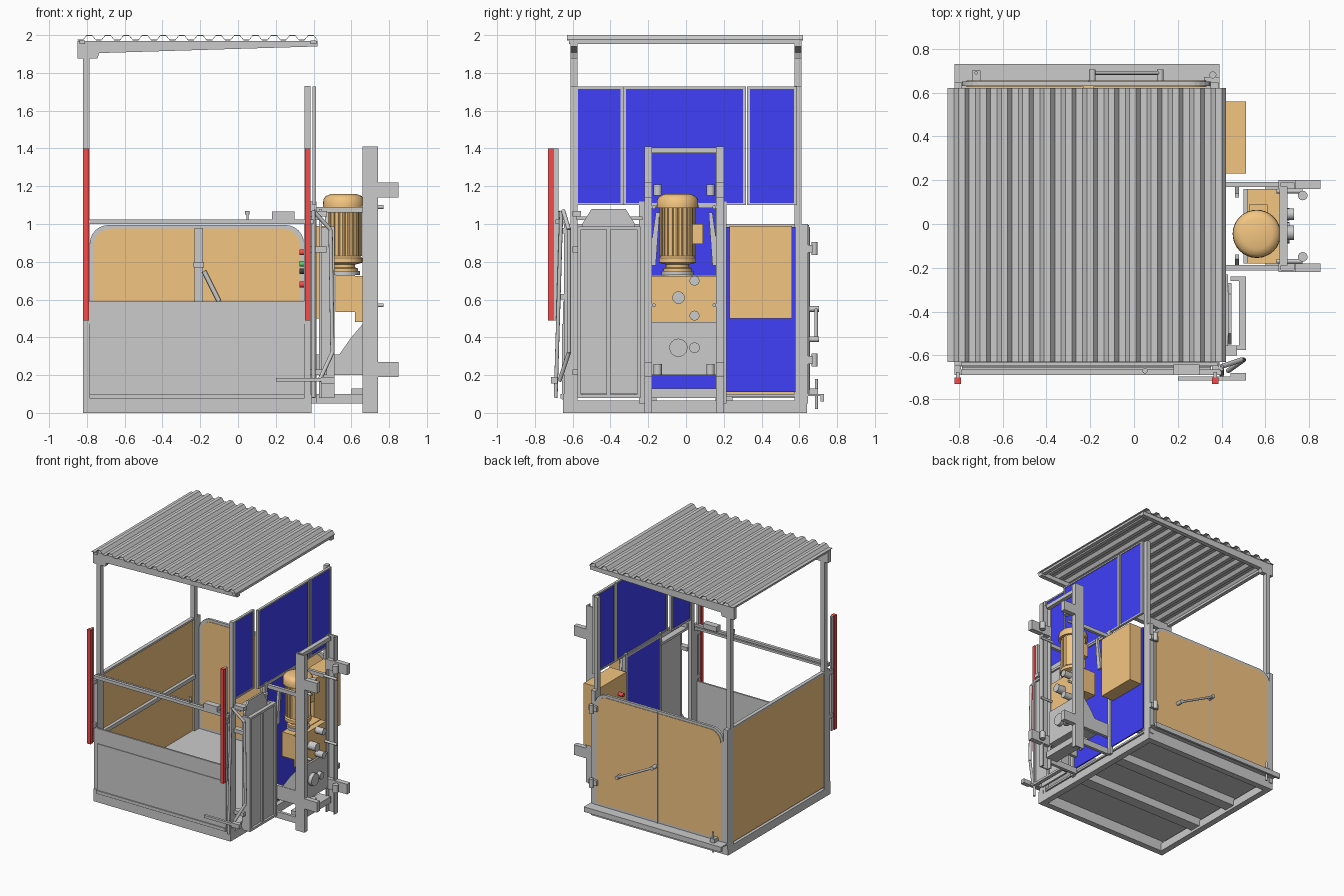
import bpy, bmesh, math
from mathutils import Vector


def material(name, rgb):
    m = bpy.data.materials.new(name)
    m.diffuse_color = (*rgb, 1)
    return m


ORANGE = material("orange_paint", (0.9, 0.56, 0.22))
BLUE = material("blue_paint", (0.05, 0.05, 0.95))
RED = material("red_paint", (0.95, 0.07, 0.07))
BLACK = material("black_plastic", (0.05, 0.05, 0.05))
GREEN = material("green_plastic", (0.1, 0.7, 0.15))


def finish(name, bm, mat=None, smooth=False):
    bmesh.ops.recalc_face_normals(bm, faces=bm.faces)
    me = bpy.data.meshes.new(name)
    bm.to_mesh(me)
    bm.free()
    ob = bpy.data.objects.new(name, me)
    bpy.context.collection.objects.link(ob)
    if mat:
        me.materials.append(mat)
    if smooth:
        bpy.ops.object.select_all(action='DESELECT')
        ob.select_set(True)
        bpy.context.view_layer.objects.active = ob
        bpy.ops.object.shade_smooth_by_angle(angle=math.radians(35))
    return ob


def box(name, x0, x1, y0, y1, z0, z1, mat=None):
    bm = bmesh.new()
    bmesh.ops.create_cube(bm, size=1)
    for v in bm.verts:
        v.co = ((x0 + x1) / 2 + v.co.x * (x1 - x0), (y0 + y1) / 2 + v.co.y * (y1 - y0),
                (z0 + z1) / 2 + v.co.z * (z1 - z0))
    return finish(name, bm, mat)


def rod(name, p, q, r, mat=None, n=16):
    p, q = Vector(p), Vector(q)
    bm = bmesh.new()
    bmesh.ops.create_cone(bm, cap_ends=True, segments=n, radius1=r, radius2=r, depth=(q - p).length)
    rot = (q - p).to_track_quat('Z', 'Y')
    for v in bm.verts:
        v.co = rot @ v.co + (p + q) / 2
    return finish(name, bm, mat, True)


def prism(name, pts, axis, a, b, mat=None):
    """Extrude a 2D outline along x (outline in y,z) or y (outline in x,z)."""
    put = (lambda u, w, t: (t, u, w)) if axis == 'x' else (lambda u, w, t: (u, t, w))
    bm = bmesh.new()
    f = bm.faces.new([bm.verts.new(put(u, w, a)) for u, w in pts])
    out = bmesh.ops.extrude_face_region(bm, geom=[f])
    d = Vector(put(0, 0, b - a))
    bmesh.ops.translate(bm, vec=d, verts=[g for g in out['geom'] if isinstance(g, bmesh.types.BMVert)])
    return finish(name, bm, mat)


def lathe(name, prof, cx, cy, mat=None, n=32):
    bm = bmesh.new()
    vs = [bm.verts.new((cx + r, cy, z)) for r, z in prof]
    es = [bm.edges.new(e) for e in zip(vs, vs[1:])]
    bmesh.ops.spin(bm, geom=vs + es, cent=(cx, cy, 0), axis=(0, 0, 1), angle=2 * math.pi, steps=n)
    bmesh.ops.remove_doubles(bm, verts=bm.verts, dist=1e-4)
    return finish(name, bm, mat, True)


def arch(x0, x1, z0, z1, r):
    pts = [(x0, z0), (x1, z0)]
    for cx, start in ((x1 - r, 0), (x0 + r, 90)):
        pts += [(cx + r * math.cos(math.radians(start + k * 15)),
                 z1 - r + r * math.sin(math.radians(start + k * 15))) for k in range(7)]
    return pts


# Floor and base frame
box("floor_plate", -0.8, 0.38, -0.63, 0.62, 0.085, 0.1)
for y in (-0.65, 0.59):
    box("base_side_beam", -0.82, 0.39, y, y + 0.05, 0, 0.1)
for x in (-0.82, 0.34):
    box("base_end_beam", x, x + 0.05, -0.6, 0.6, 0, 0.065)
for y in (-0.2, 0.2):
    box("floor_beam", -0.78, 0.35, y - 0.045, y + 0.045, 0.02, 0.085)
box("rear_sill", -0.82, 0.39, 0.64, 0.725, 0.09, 0.1)
box("rear_sill_lip", -0.82, 0.39, 0.712, 0.73, 0.06, 0.1)

# Corner posts
for s in (-1, 1):
    box("left_tall_post", -0.82, -0.785, s * 0.593 - 0.018, s * 0.593 + 0.018, 0.05, 1.9)
    box("right_tall_post", 0.352, 0.385, s * 0.593 - 0.018, s * 0.593 + 0.018, 0.05, 1.73)
    for x in (-0.82, 0.35):
        box("short_corner_post", x, x + 0.035, s * 0.628 - 0.018, s * 0.628 + 0.018, 0.05, 1.0)

# Roof: tapered arms, edge bars and corrugated sheet
for y in (-0.593, 0.593):
    prism("roof_arm", [(-0.85, 1.97), (-0.85, 1.875), (-0.745, 1.875), (-0.735, 1.905), (0.42, 1.94), (0.42, 1.97)],
          'y', y - 0.018, y + 0.018)
for x in (-0.84, 0.385):
    box("roof_edge_bar", x, x + 0.03, -0.62, 0.61, 1.953, 1.972)
N, W = 13, 1.27 / 13
top = []
for i in range(N):
    x = -0.85 + i * W
    top += [(x, 1.976), (x + 0.3 * W, 1.976), (x + 0.5 * W, 2.0), (x + 0.8 * W, 2.0)]
top.append((0.42, 1.976))
prism("corrugated_roof", top + [(x, z - 0.004) for x, z in reversed(top)], 'y', -0.63, 0.62)

# Left wall
box("left_wall_panel", -0.815, -0.8, -0.58, 0.58, 0.08, 0.985, ORANGE)
box("left_wall_top_rail", -0.82, -0.79, -0.58, 0.58, 0.985, 1.0)
box("left_wall_mid_rail", -0.8, -0.775, -0.58, 0.58, 0.52, 0.55)

# Rear double door with rounded top
prism("rear_door_frame", arch(-0.785, 0.35, 0.1, 0.995, 0.1), 'y', 0.63, 0.65)
prism("rear_door_left_leaf", arch(-0.765, 0.33, 0.12, 0.975, 0.09), 'y', 0.626, 0.654, ORANGE)
box("door_center_stile", -0.23, -0.185, 0.612, 0.626, 0.1, 0.98)
box("door_split_strip", -0.21, -0.2, 0.65, 0.657, 0.1, 0.985)
box("door_latch", -0.235, -0.18, 0.6, 0.612, 0.77, 0.8)
rod("inner_door_handle", (-0.18, 0.605, 0.75), (-0.1, 0.605, 0.59), 0.012)
rod("outer_door_handle", (0.12, 0.69, 0.39), (-0.19, 0.69, 0.55), 0.009)
for p in ((0.12, 0.39), (-0.19, 0.55)):
    rod("handle_pivot", (p[0], 0.65, p[1]), (p[0], 0.705, p[1]), 0.015)
for z in (0.28, 0.87):
    box("door_hinge_plate", 0.32, 0.39, 0.64, 0.67, z - 0.02, z + 0.02)
    rod("door_hinge_pin", (0.36, 0.68, z - 0.035), (0.36, 0.68, z + 0.035), 0.016)
rod("door_floor_bolt", (-0.72, 0.69, 0.02), (-0.72, 0.69, 0.18), 0.008)
box("floor_bolt_guide", -0.74, -0.7, 0.65, 0.7, 0.1, 0.13)

# Front loading flap, rails and red edges
box("front_flap", -0.785, 0.352, -0.652, -0.638, 0.1, 0.59)
box("front_flap_lower_sheet", -0.785, 0.352, -0.657, -0.65, 0.07, 0.47)
box("front_flap_hinge", -0.785, 0.352, -0.665, -0.65, 0.075, 0.1)
box("front_hand_rail", -0.79, 0.4, -0.69, -0.665, 1.0, 1.025)
box("front_inner_rail", -0.79, 0.38, -0.648, -0.632, 1.0, 1.018)
box("rail_lock_box", 0.18, 0.3, -0.69, -0.64, 1.025, 1.065)
rod("rail_knob_stem", (0.05, -0.67, 1.02), (0.05, -0.67, 1.06), 0.006)
rod("rail_knob", (0.05, -0.67, 1.05), (0.05, -0.67, 1.07), 0.012)
for x in (-0.82, 0.355):
    box("red_edge_strip", x, x + 0.03, -0.73, -0.7, 0.49, 1.4, RED)
    box("edge_strip_backing", x + 0.007, x + 0.023, -0.7, -0.675, 0.49, 1.4)
    for z in (0.6, 0.95):
        box("edge_strip_bracket", x, x + 0.03, -0.69, -0.6, z, z + 0.03)
box("foot_pedal", 0.2, 0.45, -0.715, -0.695, 0.165, 0.185)
box("pedal_pad", 0.44, 0.51, -0.715, -0.68, 0.155, 0.19)
rod("front_linkage_bar", (0.4, -0.69, 0.08), (0.4, -0.66, 1.07), 0.01)
rod("front_lever", (0.5, -0.62, 0.32), (0.49, -0.62, 0.97), 0.011)
rod("front_lever_top", (0.49, -0.62, 0.97), (0.4, -0.65, 1.07), 0.011)
rod("front_lever_foot", (0.5, -0.62, 0.32), (0.43, -0.67, 0.17), 0.011)

# Blue upper guard panels with grey frames
for x, y0, y1 in ((0.365, -0.58, -0.34), (0.4, -0.325, 0.31), (0.4, 0.33, 0.58)):
    box("upper_guard_panel", x, x + 0.008, y0, y1, 1.105, 1.715, BLUE)
    for z in (1.1, 1.715):
        box("guard_rail", x - 0.006, x + 0.014, y0, y1, z, z + 0.012)
    for y in (y0, y1):
        box("guard_upright", x - 0.006, x + 0.014, y - 0.008, y + 0.008, 1.1, 1.727)
for y in (-0.235, 0.2):
    box("guard_support_post", 0.385, 0.415, y - 0.015, y + 0.015, 0.05, 1.12)
box("lower_guard_rear", 0.39, 0.4, 0.2, 0.58, 0.11, 0.985, BLUE)
box("lower_guard_center", 0.39, 0.4, -0.23, 0.2, 0.11, 1.09, BLUE)
box("guard_top_rail", 0.385, 0.41, -0.23, 0.2, 1.085, 1.1)

# Control box and buttons
box("control_box", 0.365, 0.51, 0.23, 0.56, 0.5, 0.99, ORANGE)
for i, (z, m) in enumerate(((0.68, RED), (0.75, BLACK), (0.79, GREEN), (0.85, RED))):
    for y in (0.32, 0.42):
        rod("control_button", (0.325, y, z), (0.37, y, z), 0.015, m)

# Folded side gate
prism("gate_panel", [(-0.55, 0.08), (-0.27, 0.08), (-0.27, 1.0), (-0.32, 1.08), (-0.5, 1.08), (-0.55, 1.0)],
      'x', 0.43, 0.445)
for y in (-0.565, -0.41, -0.25):
    box("gate_frame_upright", 0.485 if y == -0.41 else 0.44, 0.51, y - 0.01, y + 0.01, 0.08, 0.985)
box("gate_outer_leaf", 0.485, 0.495, -0.555, -0.26, 0.1, 0.97)
for z in (0.08, 0.97):
    box("gate_frame_rail", 0.48, 0.51, -0.57, -0.24, z, z + 0.018)
for z in (0.2, 0.85, 1.04):
    box("gate_hinge", 0.38, 0.47, -0.6, -0.555, z, z + 0.03)
box("gate_top_rail", 0.38, 0.43, -0.58, -0.23, 1.02, 1.04)

# Mast carriage: channels, cross bars, arms and guide stubs
for y in (-0.2, 0.18):
    s = 1 if y > 0 else -1
    box("mast_channel_web", 0.66, 0.74, y + s * 0.01, y + s * 0.02, 0, 1.41)
    for x in (0.66, 0.73):
        box("mast_channel_flange", x, x + 0.01, y - 0.02, y + 0.02, 0, 1.41)
    for z in (0.19, 1.14):
        box("guide_stub", 0.66, 0.85, y - 0.02, y + 0.02, z, z + 0.08)
        rod("guide_roller", (0.77, y - s * 0.05, z + 0.01), (0.77, y - s * 0.05, z + 0.07), 0.022)
    for z in (0.57, 1.09):
        rod("carriage_bolt", (0.65, y - s * 0.03, z), (0.77, y - s * 0.03, z), 0.01)
    for z0, z1 in ((0.05, 0.1), (0.2, 0.31), (1.06, 1.09)):
        box("carriage_arm", 0.4, 0.67, y - 0.012, y + 0.012, z0, z1)
    prism("motor_gusset", [(y - s * 0.06, 1.06), (y - s * 0.04, 1.06), (y, 0.78), (y - s * 0.04, 0.78)],
          'x', 0.46, 0.48)
    prism("lower_gusset", [(0.53, 0.3), (0.66, 0.3), (0.66, 0.47), (0.6, 0.4)], 'y', y - 0.008, y + 0.008)
box("mast_top_bar", 0.665, 0.7, -0.19, 0.17, 1.375, 1.405)
box("mast_bottom_bar", 0.6, 0.7, -0.19, 0.17, 0.08, 0.13)
box("drive_lower_plate", 0.665, 0.68, -0.18, 0.16, 0.2, 0.48)
box("drive_shelf", 0.5, 0.67, -0.18, 0.16, 0.2, 0.215)
for y, z, r in ((-0.04, 0.345, 0.048), (0.045, 0.345, 0.028)):
    rod("lower_pinion", (0.68, y, z), (0.71, y, z), r, None, 24)

# Motor and gearbox
lathe("drive_motor", [(0, 1.16), (0.07, 1.158), (0.095, 1.148), (0.108, 1.13), (0.11, 1.1), (0.11, 1.085),
                      (0.088, 1.085), (0.088, 0.83), (0.098, 0.82), (0.098, 0.795), (0.06, 0.785),
                      (0.06, 0.77), (0.075, 0.765), (0.075, 0.74), (0, 0.74)], 0.56, -0.045, ORANGE)
for k in range(20):
    a = k * math.pi / 10
    c, s = math.cos(a), math.sin(a)
    rod("motor_fin", (0.56 + 0.088 * c, -0.045 + 0.088 * s, 0.83),
        (0.56 + 0.088 * c, -0.045 + 0.088 * s, 1.086), 0.008, ORANGE, 4)
box("motor_terminal_box", 0.525, 0.61, 0.03, 0.09, 0.895, 1.0, ORANGE)
box("gearbox", 0.515, 0.62, -0.18, 0.16, 0.535, 0.73, ORANGE)
box("gearbox_front_plate", 0.62, 0.665, -0.18, 0.16, 0.48, 0.725, ORANGE)
rod("gearbox_flange", (0.56, -0.045, 0.73), (0.56, -0.045, 0.75), 0.085)
for y, z, r in ((-0.04, 0.61, 0.033), (0.045, 0.7, 0.026), (0.045, 0.515, 0.026)):
    rod("gearbox_shaft", (0.66, y, z), (0.73, y, z), r, None, 24)
